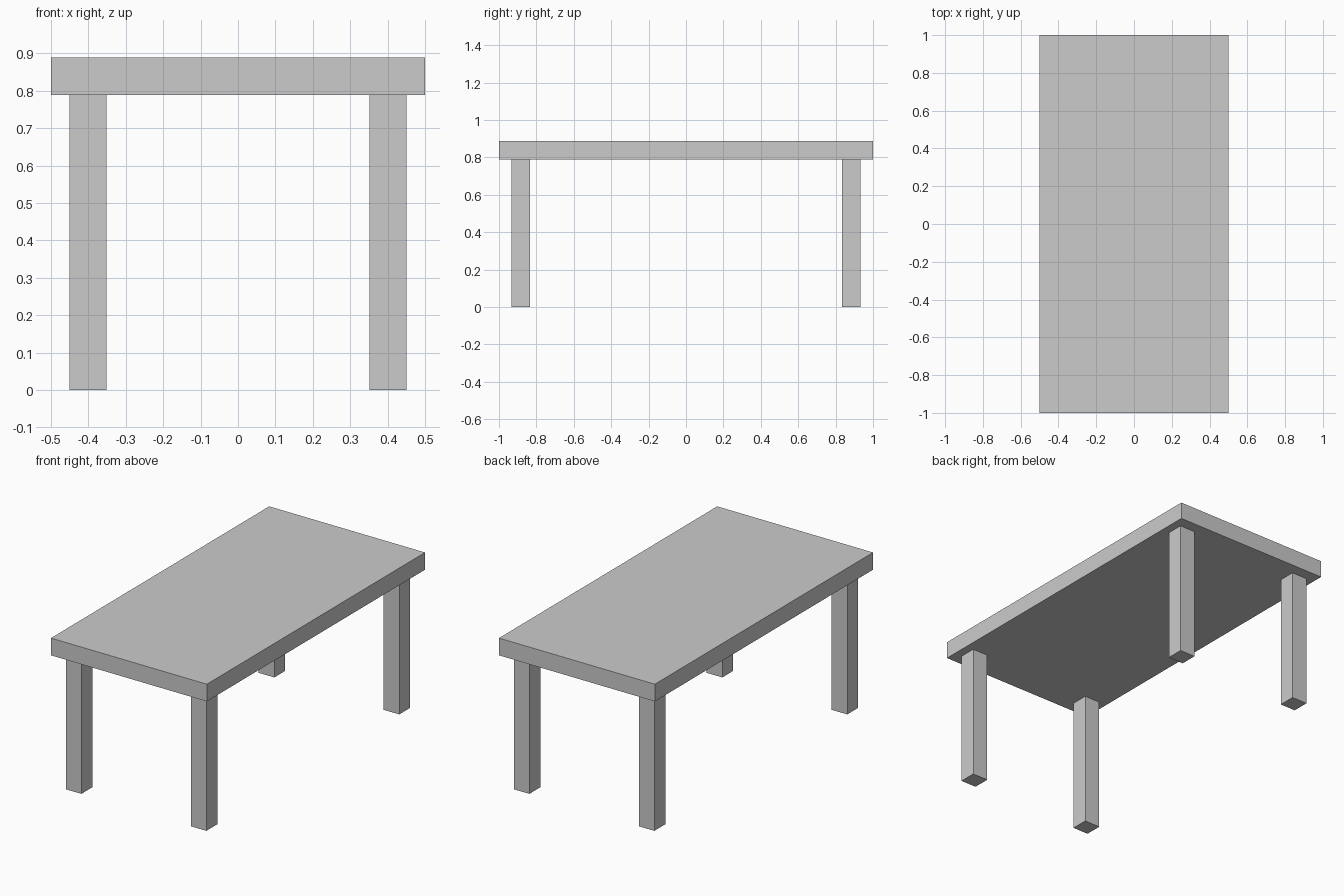
import bpy

if "Cube" in bpy.data.objects:
    bpy.data.objects.remove(bpy.data.objects["Cube"])


def box(name, center, size):
    bpy.ops.mesh.primitive_cube_add(size=1, location=center)
    ob = bpy.context.object
    ob.name = name
    ob.scale = size
    bpy.ops.object.transform_apply(location=False, rotation=False, scale=True)
    return ob


TOP_Z, THICK = 0.889, 0.1
LEG_H = TOP_Z - THICK

# table top slab
box("table_top", (0, 0, TOP_Z - THICK / 2), (1.0, 2.0, THICK))

# four square legs, inset from the corners
for y_side, y_name in ((-1, "front"), (1, "back")):
    for x_side, x_name in ((-1, "left"), (1, "right")):
        box(f"{y_name}_{x_name}_leg",
            (x_side * 0.401, y_side * 0.884, LEG_H / 2), (0.1, 0.1, LEG_H))
